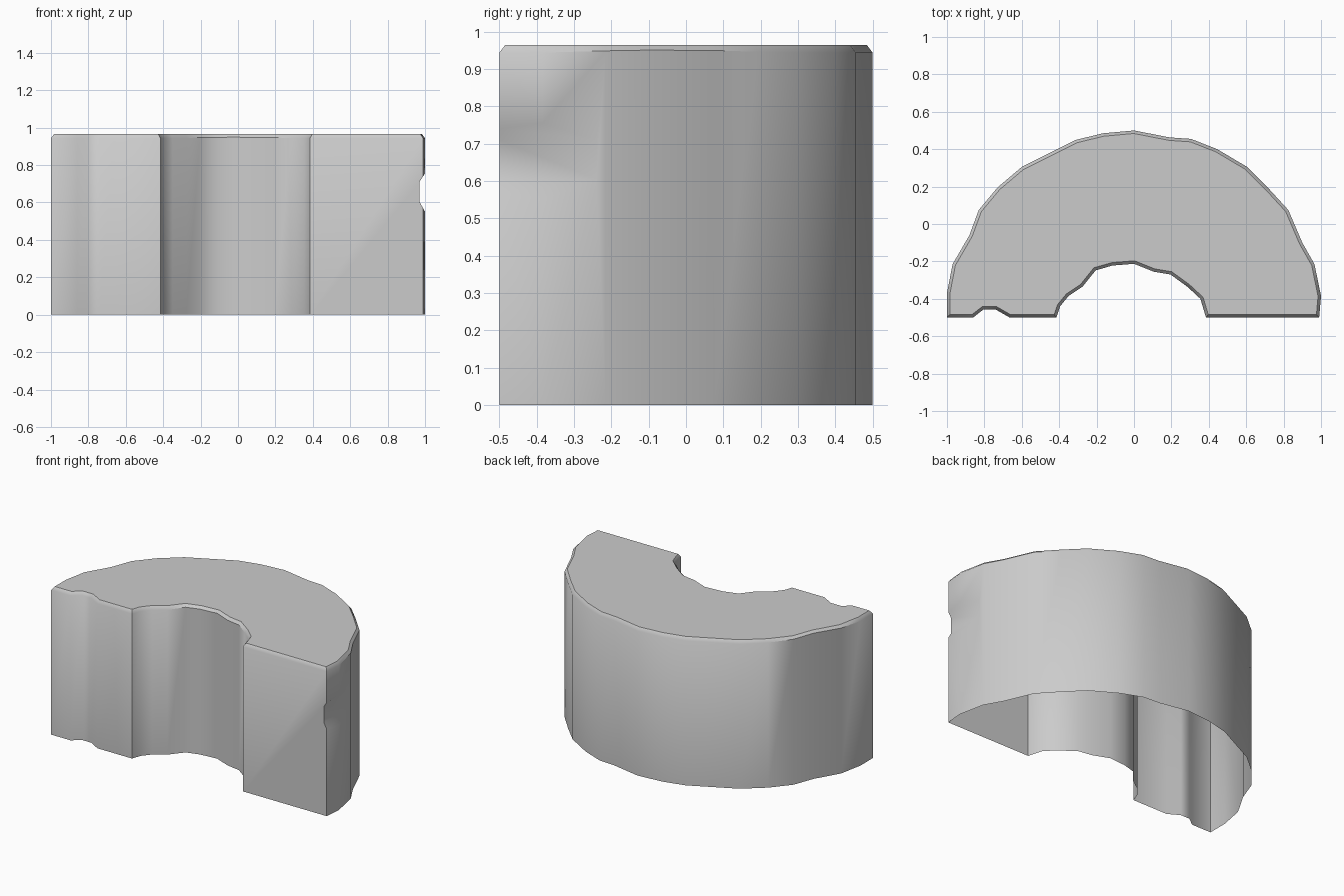
import bpy, bmesh, math

if "Cube" in bpy.data.objects:
    bpy.data.objects.remove(bpy.data.objects["Cube"])

OUTER = [(0.99, -0.5), (1, -0.385), (0.965, -0.215), (0.9, -0.10), (0.825, 0.075),
         (0.715, 0.195), (0.605, 0.305), (0.445, 0.40), (0.305, 0.455), (0.19, 0.463),
         (0, 0.5), (-0.165, 0.485), (-0.31, 0.45), (-0.6, 0.305), (-0.73, 0.195),
         (-0.83, 0.075), (-0.88, -0.06), (-0.97, -0.215), (-1, -0.37), (-1, -0.5)]
FRONT = [(-0.86, -0.5), (-0.805, -0.457), (-0.74, -0.457), (-0.665, -0.5), (-0.415, -0.5),
         (-0.395, -0.44), (-0.35, -0.385), (-0.275, -0.335), (-0.205, -0.248),
         (-0.115, -0.222), (0, -0.213), (0.105, -0.255), (0.195, -0.27),
         (0.285, -0.335), (0.355, -0.40), (0.385, -0.5)]
RIM_Z, TOP_Z, INSET = 0.944, 0.965, 0.016


def prism(name, points, direction):
    """Closed prism swept from a flat polygon."""
    bm = bmesh.new()
    face = bm.faces.new([bm.verts.new(p) for p in points])
    ext = bmesh.ops.extrude_face_region(bm, geom=[face], use_keep_orig=True)
    moved = [g for g in ext["geom"] if isinstance(g, bmesh.types.BMVert)]
    bmesh.ops.translate(bm, verts=moved, vec=direction)
    bmesh.ops.recalc_face_normals(bm, faces=bm.faces)
    mesh = bpy.data.meshes.new(name)
    bm.to_mesh(mesh)
    bm.free()
    ob = bpy.data.objects.new(name, mesh)
    bpy.context.collection.objects.link(ob)
    return ob


# Half-ring block, extruded from its chipped outline
block = prism("half_ring_block", [(x, y, 0) for x, y in OUTER + FRONT], (0, 0, RIM_Z))

# Worn chamfer around the top
bm = bmesh.new()
bm.from_mesh(block.data)
top = [f for f in bm.faces if f.normal.z > 0.9]
bmesh.ops.inset_region(bm, faces=top, thickness=INSET, use_even_offset=True)
for v in top[0].verts:
    v.co.z = TOP_Z
for v in bm.verts:
    if 0.5 < v.co.z < TOP_Z - 0.01:
        v.co.z += 0.007 * max(0, 1 - ((v.co.y + 0.05) / 0.3) ** 2)
bm.to_mesh(block.data)
bm.free()

# Chipped horizontal groove on the right side
cutter = prism("groove_cutter", [(0.97, -0.6, 0.605), (0.97, -0.6, 0.71),
                                 (1.05, -0.6, 0.83), (1.05, -0.6, 0.46)], (0, 0.45, 0))
cutter.hide_render = True
mod = block.modifiers.new("groove", 'BOOLEAN')
mod.operation = 'DIFFERENCE'
mod.solver = 'EXACT'
mod.object = cutter
bpy.context.view_layer.objects.active = block
block.select_set(True)
bpy.ops.object.modifier_apply(modifier=mod.name)
bpy.data.objects.remove(cutter)

# Open underside
bm = bmesh.new()
bm.from_mesh(block.data)
under = [f for f in bm.faces if all(abs(v.co.z) < 1e-4 for v in f.verts)]
bmesh.ops.delete(bm, geom=under, context='FACES_ONLY')
bm.to_mesh(block.data)
bm.free()

bpy.ops.object.shade_smooth_by_angle(angle=math.radians(40))
